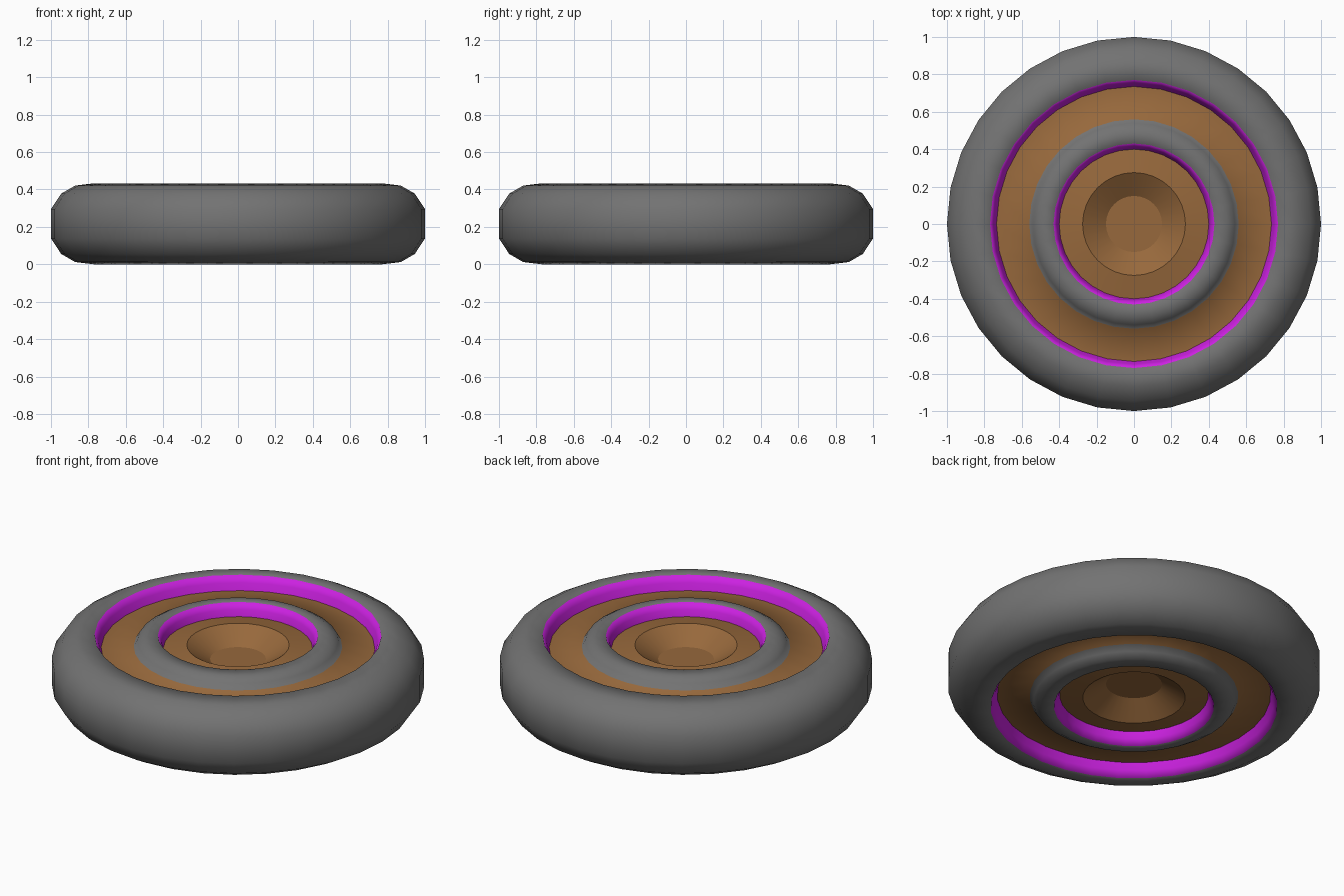
import bpy, bmesh, math

if "Cube" in bpy.data.objects:
    bpy.data.objects.remove(bpy.data.objects["Cube"])

SIDES = 32
HEIGHT = 0.433


def material(name, color):
    m = bpy.data.materials.new(name)
    m.diffuse_color = (*color, 1)
    m.use_nodes = True
    m.node_tree.nodes["Principled BSDF"].inputs["Base Color"].default_value = m.diffuse_color
    return m


rubber = material("rubber", (0.17, 0.17, 0.17))
purple = material("purple", (0.60, 0.015, 0.75))
brown = material("brown", (0.31, 0.14, 0.045))

# Upper half profile from tread to hub: radius, z, material of the band to the next point, sharp edge
GREY, PURPLE, BROWN = 0, 1, 2
upper = [
    (1.00, 0.295, GREY, False),
    (0.945, 0.378, GREY, False),
    (0.87, 0.421, GREY, False),
    (0.77, 0.433, PURPLE, False),
    (0.75, 0.395, PURPLE, False),
    (0.735, 0.355, BROWN, True),
    (0.56, 0.367, GREY, False),
    (0.54, 0.400, GREY, False),
    (0.50, 0.424, GREY, False),
    (0.43, 0.430, PURPLE, False),
    (0.41, 0.395, PURPLE, False),
    (0.40, 0.357, BROWN, True),
    (0.275, 0.376, BROWN, True),
    (0.15, 0.293, BROWN, True),
]

bm = bmesh.new()


def ring(r, z):
    return [bm.verts.new((r * math.cos(2 * math.pi * i / SIDES),
                          r * math.sin(2 * math.pi * i / SIDES), z)) for i in range(SIDES)]


def band(a, b, mat):
    for i in range(SIDES):
        j = (i + 1) % SIDES
        f = bm.faces.new((a[i], a[j], b[j], b[i]))
        f.material_index = mat
        f.smooth = True


# Both mirrored sides of the wheel, each closed by a hub floor
first = []
for mirrored in (False, True):
    rings = [ring(r, HEIGHT - z if mirrored else z) for r, z, _, _ in upper]
    first.append(rings[0])
    for k in range(len(rings) - 1):
        band(rings[k], rings[k + 1], upper[k][2])
    floor = bm.faces.new(rings[-1])
    floor.material_index = BROWN
    for k, loop in enumerate(rings):
        if upper[k][3]:
            for i in range(SIDES):
                bm.edges.get((loop[i], loop[(i + 1) % SIDES])).smooth = False

# Tread band joining the two sides
band(first[0], first[1], GREY)
bmesh.ops.recalc_face_normals(bm, faces=bm.faces)

mesh = bpy.data.meshes.new("wheel")
bm.to_mesh(mesh)
bm.free()
for m in (rubber, purple, brown):
    mesh.materials.append(m)
wheel = bpy.data.objects.new("wheel", mesh)
bpy.context.collection.objects.link(wheel)
